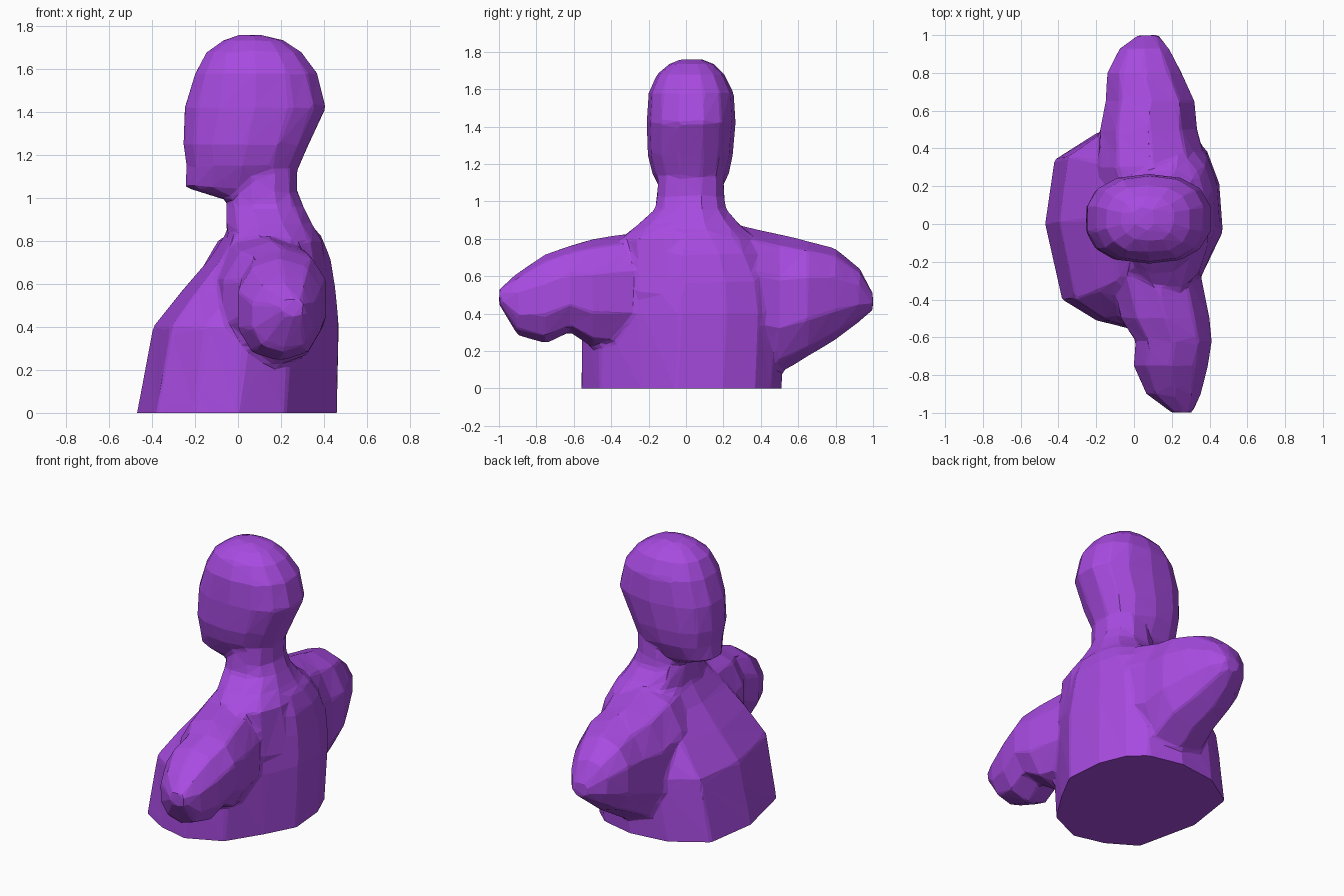
import bpy, bmesh, math
from mathutils import Vector

cube = bpy.data.objects.get("Cube")
if cube:
    bpy.data.objects.remove(cube, do_unlink=True)

purple = bpy.data.materials.new("purple")
purple.use_nodes = True
colour = (0.39, 0.07, 0.75, 1)
purple.diffuse_color = colour
purple.node_tree.nodes["Principled BSDF"].inputs["Base Color"].default_value = colour


def rounded(sides, power):
    """Unit outline between a circle and a square."""
    pts = []
    for i in range(sides):
        a = math.tau * (i + 0.5) / sides
        c, s = math.cos(a), math.sin(a)
        pts.append((math.copysign(abs(c) ** (2 / power), c),
                    math.copysign(abs(s) ** (2 / power), s)))
    return pts


def loft(bm, outline, rings, along_y=False):
    """Skin rings given as (position, u min, u max, v min, v max)."""
    loops = []
    for t, u0, u1, v0, v1 in rings:
        loop = []
        for u, v in outline:
            p = (u0 + (u1 - u0) * (u + 1) / 2, v0 + (v1 - v0) * (v + 1) / 2)
            loop.append(bm.verts.new((p[0], t, p[1]) if along_y else (p[0], p[1], t)))
        loops.append(loop)
    faces = [bm.faces.new(loops[0]), bm.faces.new(loops[-1])]
    n = len(outline)
    for a, b in zip(loops, loops[1:]):
        for i in range(n):
            j = (i + 1) % n
            faces.append(bm.faces.new((a[i], a[j], b[j], b[i])))
    bmesh.ops.recalc_face_normals(bm, faces=faces)


bm = bmesh.new()

# Chest, back and neck, with an uneven outline at the base
base = [(-.47, 0), (-.42, .34), (-.2, .48), (.05, .51), (.27, .46), (.37, .37),
        (.44, .2), (.46, -.05), (.36, -.24), (.22, -.46), (0, -.56), (-.2, -.51), (-.38, -.4)]
torso = [((x + .005) / .465, (y + .025) / .535) for x, y in base]
loft(bm, torso, [
    (-.1, -.49, .46, -.56, .5),
    (0, -.47, .46, -.56, .51),
    (.4, -.395, .47, -.56, .53),
    (.57, -.26, .455, -.5, .5),
    (.72, -.13, .43, -.42, .42),
    (.83, -.06, .385, -.31, .32)])
loft(bm, rounded(12, 2.3), [
    (.5, -.1, .44, -.35, .38),
    (.8, -.05, .40, -.36, .38),
    (.88, -.06, .35, -.26, .29),
    (.96, -.06, .31, -.17, .22),
    (1.03, -.04, .28, -.16, .21),
    (1.2, -.02, .28, -.15, .2)])

# Shoulders running into the two arm stumps
loft(bm, rounded(10, 2.3), [
    (-1, .20, .31, .45, .53),
    (-.9, .06, .36, .285, .62),
    (-.75, -.01, .40, .24, .72),
    (-.62, 0, .42, .30, .765),
    (-.5, -.08, .41, .22, .80),
    (-.25, -.13, .36, .2, .84),
    (0, -.13, .40, .2, .86),
    (.3, -.2, .40, .15, .87),
    (.5, -.19, .345, .08, .825),
    (.65, -.16, .33, .17, .79),
    (.8, -.15, .26, .26, .75),
    (.93, -.08, .19, .36, .64),
    (1, .02, .13, .42, .51)], along_y=True)

# Head with a flat face and a projecting jaw
loft(bm, rounded(14, 2.4), [
    (1, -.09, .2, -.1, .15),
    (1.05, -.25, .24, -.13, .18),
    (1.15, -.245, .29, -.18, .23),
    (1.25, -.26, .335, -.205, .25),
    (1.42, -.255, .415, -.21, .265),
    (1.58, -.205, .375, -.2, .255),
    (1.68, -.15, .30, -.155, .205),
    (1.735, -.07, .215, -.09, .15),
    (1.76, .0, .11, -.03, .09)])

mesh = bpy.data.meshes.new("bust")
bm.to_mesh(mesh)
bm.free()
bust = bpy.data.objects.new("bust", mesh)
bpy.context.collection.objects.link(bust)

# Fuse the parts into one skin and reduce it to irregular facets
remesh = bust.modifiers.new("fuse", 'REMESH')
remesh.mode = 'VOXEL'
remesh.voxel_size = 0.016
soften = bust.modifiers.new("soften", 'SMOOTH')
soften.iterations = 3
facet = bust.modifiers.new("facet", 'DECIMATE')
facet.ratio = 0.022
bpy.context.view_layer.update()
final = bpy.data.meshes.new_from_object(bust.evaluated_get(bpy.context.evaluated_depsgraph_get()))
bust.modifiers.clear()

# Slice the underside flat
bm = bmesh.new()
bm.from_mesh(final)
cut = bmesh.ops.bisect_plane(bm, geom=bm.verts[:] + bm.edges[:] + bm.faces[:],
                             plane_co=Vector((0, 0, 0)), plane_no=Vector((0, 0, 1)),
                             clear_inner=True)
rim = [e for e in cut["geom_cut"] if isinstance(e, bmesh.types.BMEdge)]
bmesh.ops.holes_fill(bm, edges=rim, sides=0)
bmesh.ops.recalc_face_normals(bm, faces=bm.faces[:])
for f in bm.faces:
    f.smooth = False
    f.material_index = 0
bm.to_mesh(final)
bm.free()
final.materials.clear()
final.materials.append(purple)
bust.data = final
